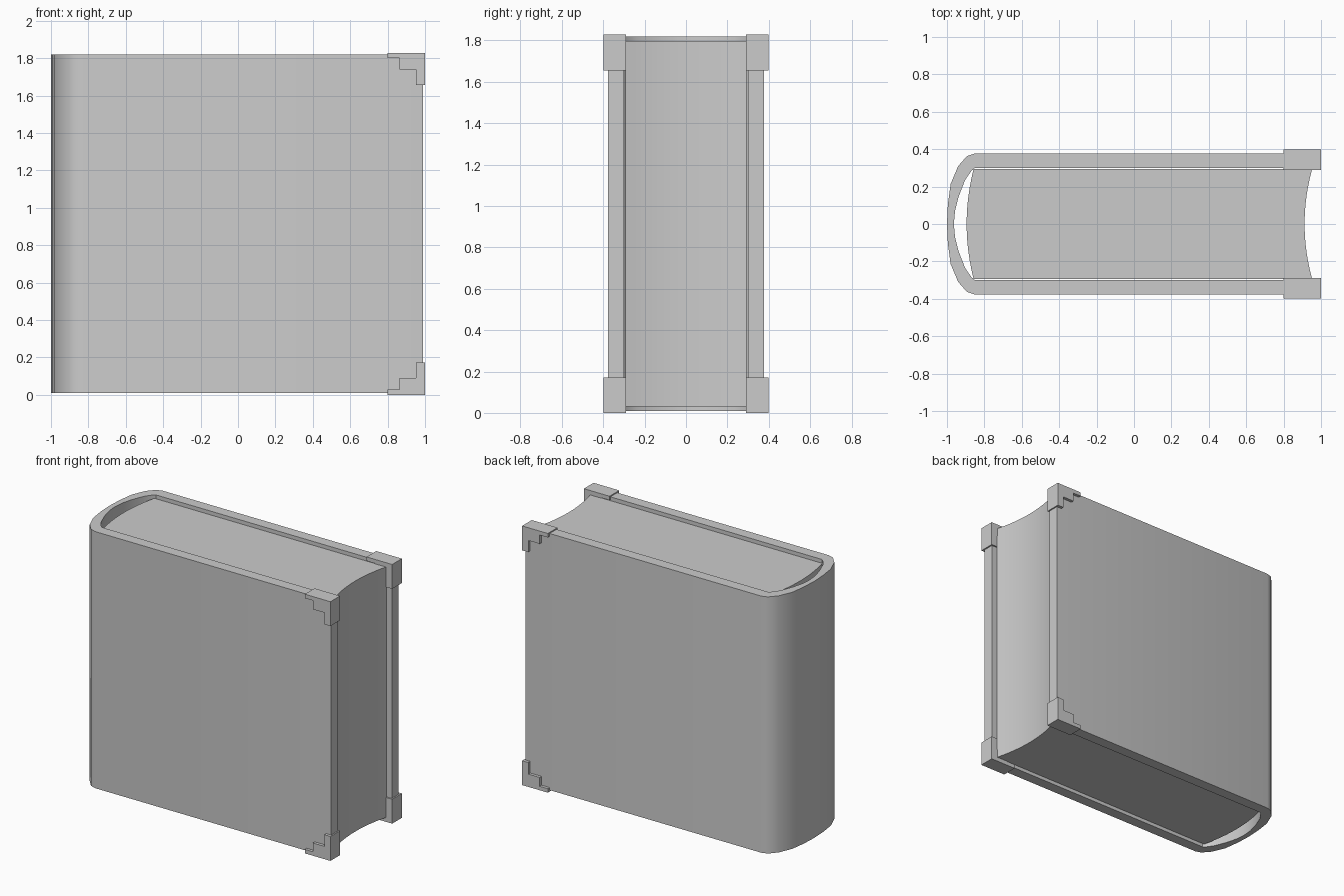
import bpy, bmesh, math
from mathutils import Vector

if "Cube" in bpy.data.objects:
    bpy.data.objects.remove(bpy.data.objects["Cube"])


def prism(name, points, sweep, smooth=False):
    """Extrude a closed outline of 3D points along the sweep vector."""
    bm = bmesh.new()
    face = bm.faces.new([bm.verts.new(p) for p in points])
    ext = bmesh.ops.extrude_face_region(bm, geom=[face], use_keep_orig=True)
    moved = [g for g in ext["geom"] if isinstance(g, bmesh.types.BMVert)]
    bmesh.ops.translate(bm, verts=moved, vec=Vector(sweep))
    bmesh.ops.recalc_face_normals(bm, faces=bm.faces)
    mesh = bpy.data.meshes.new(name)
    bm.to_mesh(mesh)
    bm.free()
    obj = bpy.data.objects.new(name, mesh)
    bpy.context.collection.objects.link(obj)
    if smooth:
        bpy.ops.object.select_all(action='DESELECT')
        obj.select_set(True)
        bpy.context.view_layer.objects.active = obj
        bpy.ops.object.shade_smooth_by_angle(angle=math.radians(40))
    return obj


def mirrored(half):
    """Mirror a half outline ending on y = 0 across the x axis."""
    return half + [(x, -y) for x, y in reversed(half[:-1])]


# Cover: U-shaped board with a rounded spine
outer = mirrored([(0.99, 0.377), (-0.85, 0.377), (-0.893, 0.363), (-0.94, 0.31),
                  (-0.98, 0.215), (-0.995, 0.107), (-1.0, 0.0)])
inner = mirrored([(0.99, 0.3), (-0.85, 0.3), (-0.87, 0.283), (-0.903, 0.235),
                  (-0.938, 0.145), (-0.957, 0.07), (-0.963, 0.0)])
prism("cover", [(x, y, 0.01) for x, y in outer + inner[::-1]], (0, 0, 1.81), True)

# Page block: bulging towards the spine, hollow at the fore edge
half_w, n = 0.293, 12
ts = [-1 + 2 * i / n for i in range(n + 1)]
fore = [(0.912 + 0.04 * t * t, half_w * t, 0.03) for t in ts]
back = [(-0.895 + 0.037 * t * t, half_w * t, 0.03) for t in reversed(ts)]
prism("pages", fore + back, (0, 0, 1.767), True)

# Stepped corner guards on both boards, top and bottom
steps = [(0.8, 0), (1.0, 0), (1.0, 0.172), (0.952, 0.172), (0.952, 0.09),
         (0.863, 0.09), (0.863, 0.028), (0.8, 0.028)]
for side, y in (("front", -0.398), ("back", 0.29)):
    for level in ("bottom", "top"):
        outline = [(x, y, z if level == "bottom" else 1.828 - z) for x, z in steps]
        prism(f"corner_{side}_{level}", outline, (0, 0.108, 0))
